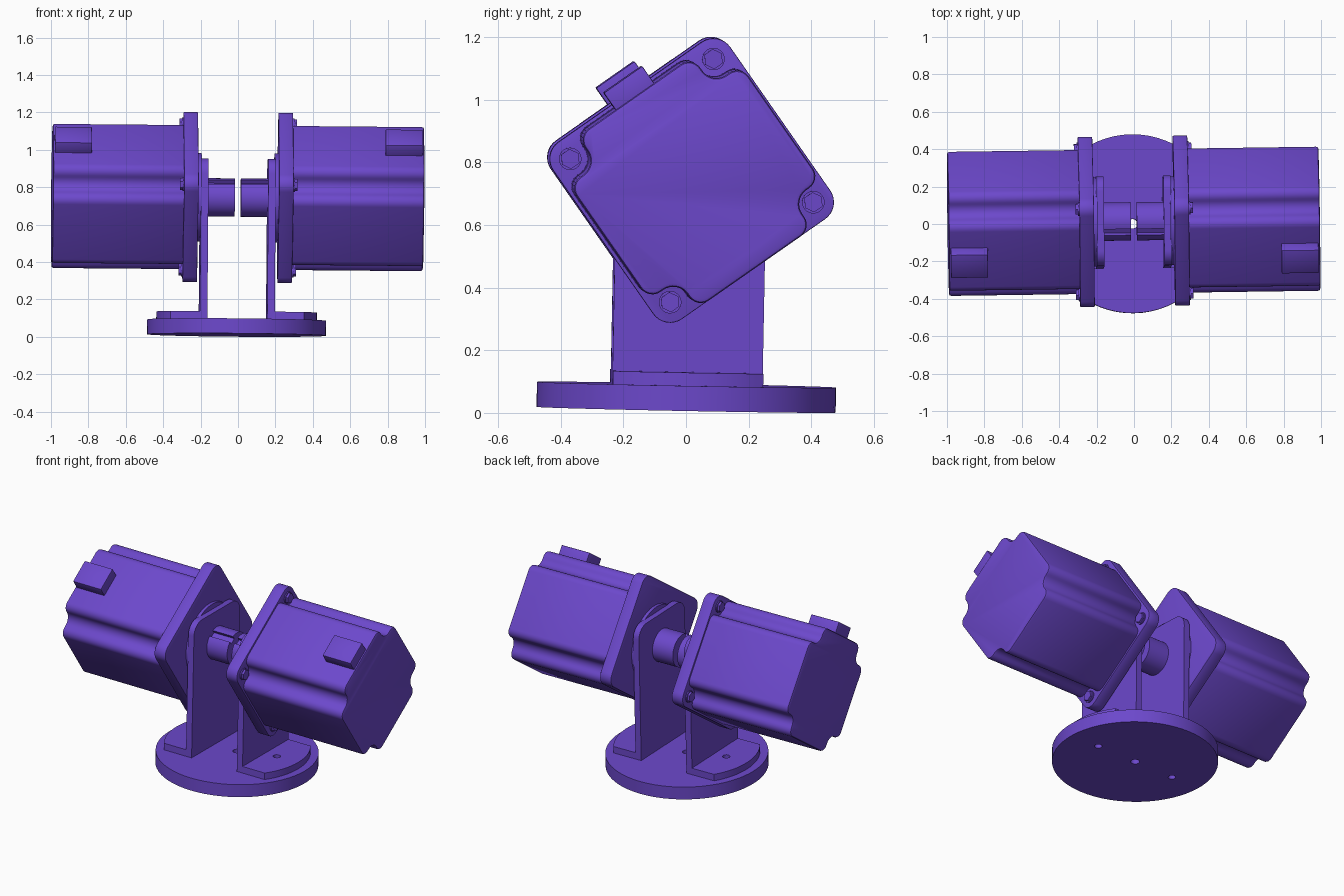
import bpy, bmesh
from math import radians, sin, cos, asin, pi
from mathutils import Matrix

if "Cube" in bpy.data.objects:
    bpy.data.objects.remove(bpy.data.objects["Cube"])

AXIS_Z = 0.745
# whole model leans very slightly
TILT = (Matrix.Translation((-0.008, 0, 0)) @ Matrix.Rotation(radians(0.8), 4, 'Z')
        @ Matrix.Rotation(radians(0.5), 4, 'Y') @ Matrix.Rotation(radians(-1.1), 4, 'X'))
ROLL = Matrix.Translation((0, 0, AXIS_Z)) @ Matrix.Rotation(radians(36), 4, 'X')
UP = Matrix.Identity(4)

mat = bpy.data.materials.new("purple")
mat.diffuse_color = (0.15, 0.065, 0.6, 1)
mat.use_nodes = True
mat.node_tree.nodes["Principled BSDF"].inputs["Base Color"].default_value = mat.diffuse_color


def arc(cx, cy, r, a0, a1, n):
    return [(cx + r * cos(radians(a0 + (a1 - a0) * i / n)),
             cy + r * sin(radians(a0 + (a1 - a0) * i / n))) for i in range(n + 1)]


def circle(r, n, cx=0, cy=0):
    return arc(cx, cy, r, 0, 360, n)[:-1]


def four_corners(corner):
    # repeat a corner profile (listed clockwise) around the square
    pts = []
    for k in range(4):
        c, s = cos(-k * pi / 2), sin(-k * pi / 2)
        pts += [(x * c - y * s, x * s + y * c) for x, y in corner]
    return pts


def prism(name, pts, a, b, axis, frame=UP, bevel=0.0, holes=()):
    """Extrude a profile from a to b along x (profile in y,z) or z (profile in x,y)."""
    def place(p, h):
        return (h, p[0], p[1]) if axis == 'x' else (p[0], p[1], h)
    bm = bmesh.new()
    lo = [bm.verts.new(place(p, a)) for p in pts]
    hi = [bm.verts.new(place(p, b)) for p in pts]
    bm.faces.new(lo)
    bm.faces.new(hi)
    for i in range(len(pts)):
        j = (i + 1) % len(pts)
        bm.faces.new((lo[i], lo[j], hi[j], hi[i]))
    bmesh.ops.recalc_face_normals(bm, faces=bm.faces[:])
    me = bpy.data.meshes.new(name)
    bm.to_mesh(me)
    bm.free()
    ob = bpy.data.objects.new(name, me)
    bpy.context.collection.objects.link(ob)
    me.materials.append(mat)
    ob.matrix_world = TILT @ frame
    bpy.context.view_layer.update()
    bpy.ops.object.select_all(action='DESELECT')
    ob.select_set(True)
    bpy.context.view_layer.objects.active = ob
    if bevel:
        m = ob.modifiers.new("bevel", 'BEVEL')
        m.width, m.segments = bevel, 2
        m.limit_method, m.angle_limit = 'ANGLE', radians(60)
        bpy.ops.object.modifier_apply(modifier=m.name)
    for x, r in holes:
        cut = prism("hole_cutter", circle(r, 24, x), -0.1, 0.3, 'z')
        bpy.ops.object.select_all(action='DESELECT')
        ob.select_set(True)
        bpy.context.view_layer.objects.active = ob
        m = ob.modifiers.new("hole", 'BOOLEAN')
        m.operation, m.solver, m.object = 'DIFFERENCE', 'EXACT', cut
        bpy.ops.object.modifier_apply(modifier=m.name)
        bpy.data.objects.remove(cut)
    bpy.ops.object.shade_smooth_by_angle(angle=radians(35))
    return ob


# round base with centre hole and two mounting holes
prism("base_disc", circle(0.478, 64), 0.01, 0.09, 'z',
      holes=[(0, 0.026), (0.28, 0.022), (-0.28, 0.022)])

# profiles shared by both sides
foot_a = math_a = asin(0.24 / 0.43) * 180 / pi
foot_pts = [(0.16, -0.24)] + arc(0, 0, 0.43, -foot_a, foot_a, 16) + [(0.16, 0.24)]
plate_pts = ([(-0.24, 0.085), (0.24, 0.085)] + arc(0.16, 0.87, 0.08, 0, 90, 8)
             + arc(-0.16, 0.87, 0.08, 90, 180, 8))
flange_pts = four_corners(arc(0.279, 0.279, 0.066, 90, 0, 8))
body_pts = four_corners(arc(0.179, 0.29, 0.045, 90, 0, 6)
                        + arc(0.279, 0.279, 0.055, 180, 270, 8)
                        + arc(0.29, 0.179, 0.045, 90, 0, 6))
key_a = asin(0.02 / 0.1025) * 180 / pi
shaft_pts = arc(0, 0, 0.1025, 90 + key_a, 450 - key_a, 40) + [(0.02, 0.078), (-0.02, 0.078)]
plug_pts = [(-0.075, 0.31), (0.075, 0.31), (0.075, 0.401), (-0.075, 0.401)]

for s, side in ((1, "right"), (-1, "left")):
    # angle bracket
    prism(f"{side}_bracket_foot", [(s * x, y) for x, y in foot_pts], 0.085, 0.132, 'z',
          holes=[(s * 0.28, 0.022)])
    prism(f"{side}_bracket_plate", plate_pts, s * 0.16, s * 0.2, 'x')
    # motor
    prism(f"{side}_motor_boss", circle(0.238, 48), s * 0.195, s * 0.22, 'x', ROLL)
    prism(f"{side}_motor_flange", flange_pts, s * 0.215, s * 0.293, 'x', ROLL, 0.004)
    prism(f"{side}_motor_body", body_pts, s * 0.285, s * 0.993, 'x', ROLL, 0.012)
    prism(f"{side}_shaft", shaft_pts, s * 0.016, s * 0.2, 'x', ROLL)
    prism(f"{side}_connector", plug_pts, s * 0.785, s * 0.983, 'x', ROLL, 0.004)
    # corner bolts
    for i, (u, v) in enumerate(((1, 1), (1, -1), (-1, -1), (-1, 1))):
        cx, cy = u * 0.279, v * 0.279
        prism(f"{side}_bolt_washer_{i}", circle(0.036, 24, cx, cy), s * 0.285, s * 0.3, 'x', ROLL)
        prism(f"{side}_bolt_head_{i}", circle(0.032, 6, cx, cy), s * 0.295, s * 0.314, 'x', ROLL)
